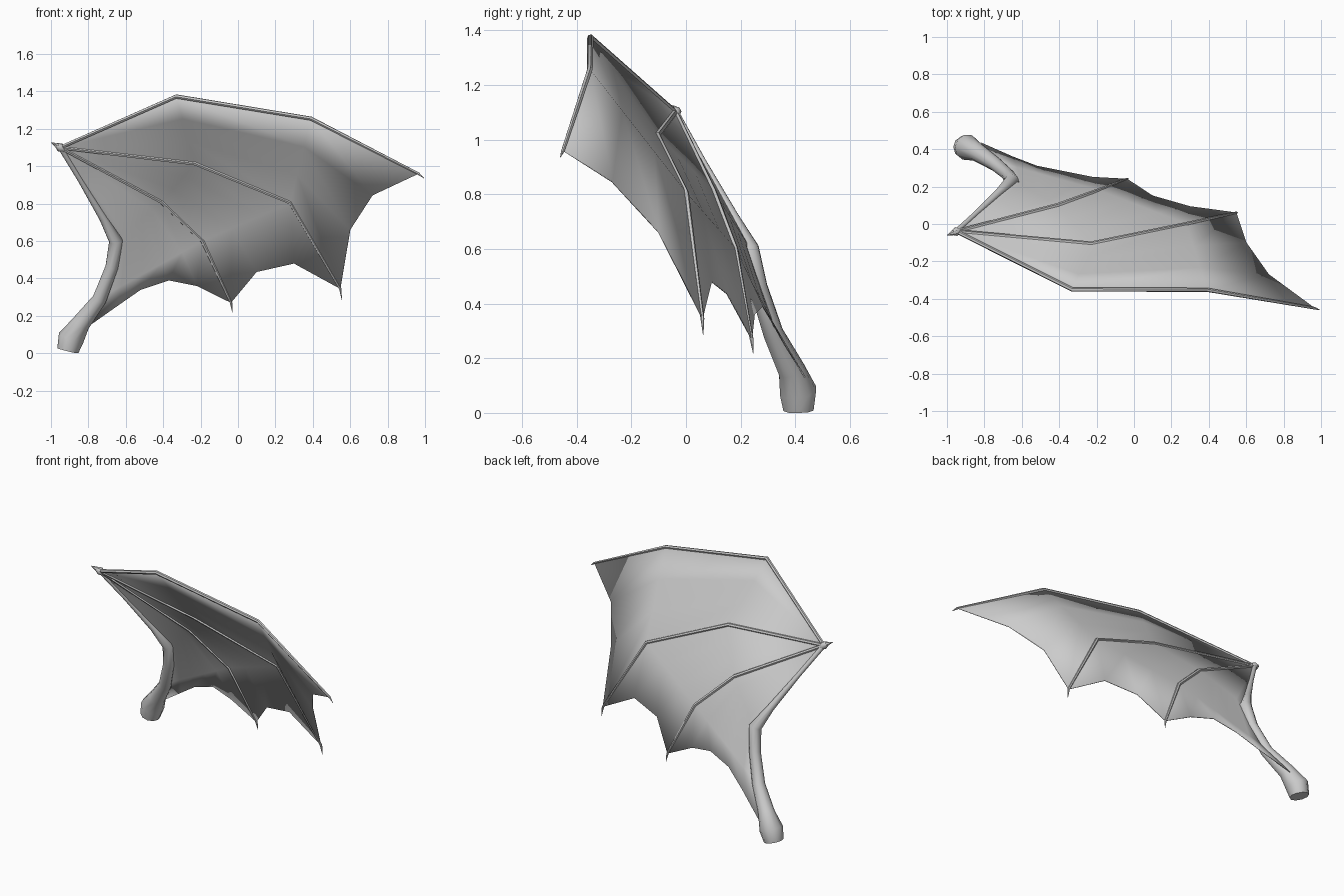
import bpy, bmesh
from mathutils import Vector

if "Cube" in bpy.data.objects:
    bpy.data.objects.remove(bpy.data.objects["Cube"])


def finish(name, bm, angle):
    bmesh.ops.recalc_face_normals(bm, faces=bm.faces)
    mesh = bpy.data.meshes.new(name)
    bm.to_mesh(mesh)
    bm.free()
    ob = bpy.data.objects.new(name, mesh)
    bpy.context.collection.objects.link(ob)
    bpy.ops.object.select_all(action='DESELECT')
    ob.select_set(True)
    bpy.context.view_layer.objects.active = ob
    bpy.ops.object.shade_smooth_by_angle(angle=angle)
    return ob


def tube(name, points, radii, sides=8):
    from math import cos, sin, tau
    pts = [Vector(p) for p in points]
    bm = bmesh.new()
    rings = []
    u = Vector((0, 1, 0))
    for i, p in enumerate(pts):
        a, b = pts[max(i - 1, 0)], pts[min(i + 1, len(pts) - 1)]
        t = ((p - a).normalized() + (b - p).normalized()).normalized()
        u = (u - t * u.dot(t)).normalized()
        v = t.cross(u)
        ring = []
        for k in range(sides):
            q = p + radii[i] * (u * cos(tau * k / sides) + v * sin(tau * k / sides))
            q.z = max(q.z, 0)
            ring.append(bm.verts.new(q))
        rings.append(ring)
    for r, s in zip(rings, rings[1:]):
        for k in range(sides):
            j = (k + 1) % sides
            bm.faces.new((r[k], r[j], s[j], s[k]))
    bm.faces.new(rings[0])
    bm.faces.new(rings[-1])
    return finish(name, bm, 0.9)


# Bone paths, each running from the wrist outwards
wrist = (-0.95, -0.04, 1.10)
fingers = [
    [wrist, (-0.33, -0.35, 1.373), (0.39, -0.352, 1.255), (0.965, -0.45, 0.96)],
    [wrist, (-0.23, -0.105, 1.015), (0.28, 0.0, 0.805), (0.547, 0.06, 0.345)],
    [wrist, (-0.41, 0.10, 0.81), (-0.19, 0.18, 0.60), (-0.037, 0.24, 0.27)],
]
claws = [(0.995, -0.46, 0.935), (0.555, 0.063, 0.285), (-0.03, 0.246, 0.218)]
for i, (path, claw) in enumerate(zip(fingers, claws)):
    tube(f"finger_{i + 1}", path + [claw], [0.011, 0.012, 0.011, 0.007, 0.001], 6)

# Arm with swollen shoulder, and thumb claw
tube("arm", [wrist, (-0.84, 0.06, 0.92), (-0.72, 0.17, 0.72), (-0.652, 0.23, 0.60),
             (-0.675, 0.265, 0.46), (-0.74, 0.32, 0.29), (-0.84, 0.385, 0.16),
             (-0.893, 0.41, 0.08), (-0.91, 0.412, 0.012)],
     [0.014, 0.014, 0.022, 0.038, 0.034, 0.038, 0.05, 0.07, 0.058], 10)
tube("wrist_joint", [(-0.93, -0.035, 1.085), (-0.95, -0.04, 1.10), (-0.968, -0.046, 1.112)],
     [0.012, 0.024, 0.014])
tube("thumb_claw", [(-0.95, -0.042, 1.105), (-0.975, -0.05, 1.115), (-1.0, -0.06, 1.127)],
     [0.018, 0.011, 0.001], 6)

# Membrane: fan of spokes between the bones, ending in a scalloped edge
spokes = fingers + [[wrist, (-0.65, 0.235, 0.60), (-0.73, 0.33, 0.30), (-0.82, 0.435, 0.13)]]
scallops = [
    [(0.72, -0.27, 0.845), (0.60, -0.10, 0.66)],
    [(0.30, 0.093, 0.48), (0.10, 0.15, 0.435)],
    [(-0.22, 0.25, 0.36), (-0.37, 0.28, 0.39), (-0.52, 0.31, 0.34), (-0.65, 0.36, 0.25)],
]
rows = []
for a, b, edge in zip(spokes, spokes[1:], scallops):
    rows.append([Vector(p) for p in a])
    for i, tip in enumerate(edge):
        f = (i + 1) / (len(edge) + 1)
        rows.append([Vector(p).lerp(Vector(q), f) for p, q in zip(a[:3], b[:3])] + [Vector(tip)])
rows.append([Vector(p) for p in spokes[-1]])

bm = bmesh.new()
hub = bm.verts.new(wrist)
grid = [[bm.verts.new(p) for p in row[1:]] for row in rows]
for r, s in zip(grid, grid[1:]):
    bm.faces.new((hub, r[0], s[0]))
    for k in range(2):
        bm.faces.new((r[k], r[k + 1], s[k + 1], s[k]))
membrane = finish("wing_membrane", bm, 0.7)
solid = membrane.modifiers.new("thickness", 'SOLIDIFY')
solid.thickness = 0.004
solid.offset = 0
